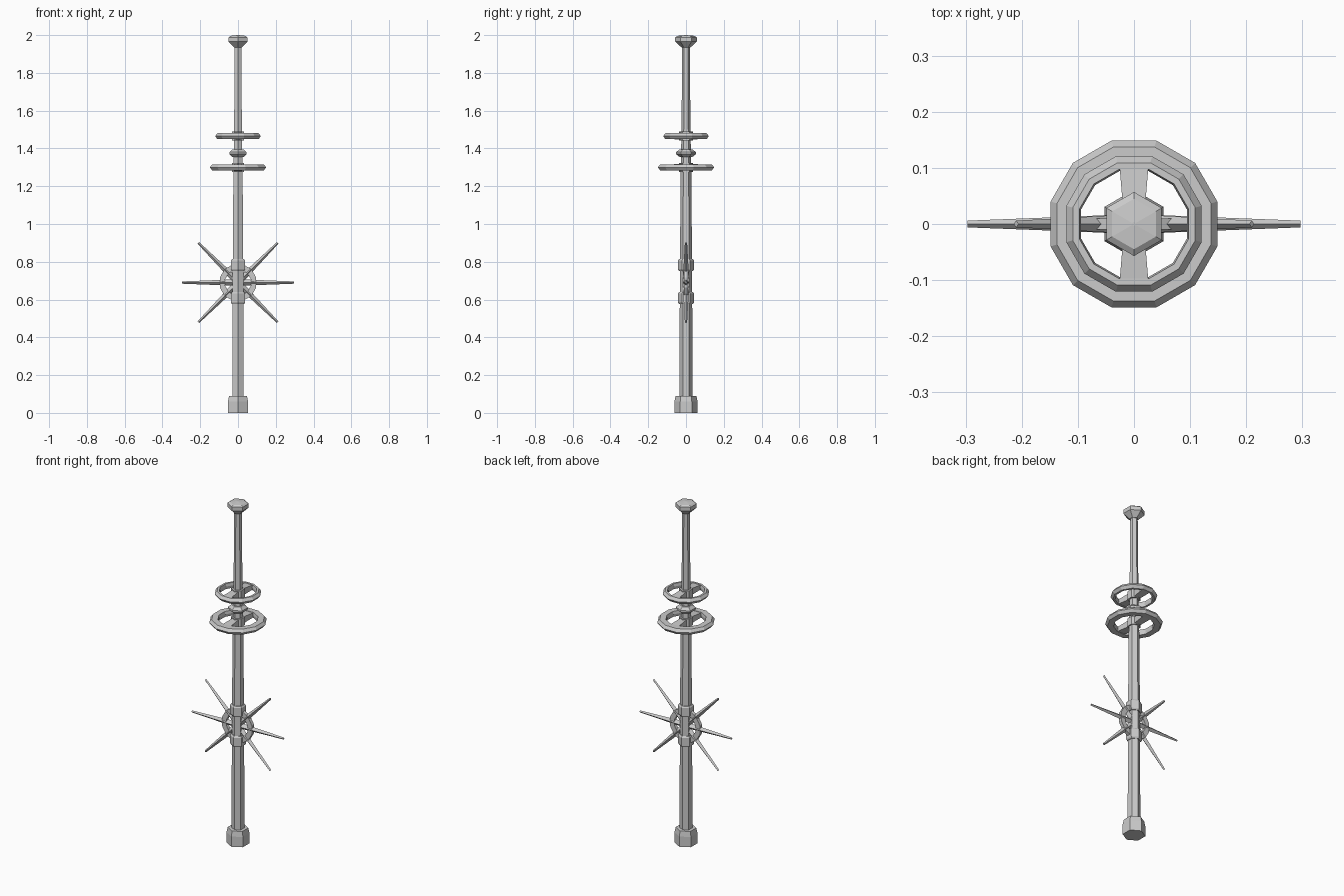
import bpy, bmesh
from math import pi, cos, sin
from mathutils import Matrix

if "Cube" in bpy.data.objects:
    bpy.data.objects.remove(bpy.data.objects["Cube"])


def finish(name, bm, matrix=None):
    if matrix is not None:
        bm.transform(matrix)
    bmesh.ops.recalc_face_normals(bm, faces=bm.faces)
    me = bpy.data.meshes.new(name)
    bm.to_mesh(me)
    bm.free()
    ob = bpy.data.objects.new(name, me)
    bpy.context.collection.objects.link(ob)
    return ob


def lathe(name, profile, sides=6, start=pi / 2, closed=False, matrix=None):
    """Spin (radius, z) points around z; closed profiles make rings, open ones get caps."""
    bm = bmesh.new()
    loops = []
    for r, z in profile:
        loops.append([bm.verts.new((r * cos(start + 2 * pi * i / sides),
                                    r * sin(start + 2 * pi * i / sides), z))
                      for i in range(sides)])
    pairs = list(zip(loops, loops[1:]))
    if closed:
        pairs.append((loops[-1], loops[0]))
    else:
        bm.faces.new(loops[0])
        bm.faces.new(loops[-1])
    for a, b in pairs:
        for i in range(sides):
            j = (i + 1) % sides
            bm.faces.new((a[i], a[j], b[j], b[i]))
    return finish(name, bm, matrix)


# Hexagonal foot, tapered shaft and flared top knob
lathe("foot", [(0.061, 0), (0.061, 0.06), (0.055, 0.09)])
lathe("shaft", [(0.034, 0.08), (0.033, 0.6), (0.032, 0.8), (0.028, 1.28),
                (0.024, 1.48), (0.02, 1.95)])
lathe("top_knob", [(0.024, 1.935), (0.057, 1.965), (0.057, 1.988), (0.045, 1.996),
                   (0.004, 2.0)])

# Collars above and below the star
for name, z0, z1 in (("lower_collar", 0.58, 0.635), ("upper_collar", 0.755, 0.81)):
    lathe(name, [(0.037, z0 - 0.004), (0.043, z0 + 0.004), (0.043, z1 - 0.004),
                 (0.037, z1 + 0.004)])

# Twelve-sided wheels, each with a hub and two flared spokes along y
for label, z, outer, inner in (("lower", 1.30, 0.154, 0.105), ("upper", 1.465, 0.125, 0.098)):
    lathe(label + "_wheel_rim",
          [(outer, z), (outer - 0.012, z + 0.016), (inner + 0.003, z + 0.016),
           (inner, z), (inner + 0.003, z - 0.016), (outer - 0.012, z - 0.016)],
          12, pi / 12, True)
    lathe(label + "_wheel_hub", [(0.036, z - 0.024), (0.036, z + 0.024)])
    for side, angle in (("front", pi), ("back", 0)):
        bm = bmesh.new()
        bmesh.ops.create_cube(bm, size=1)
        for v in bm.verts:
            far = v.co.y > 0
            half = 0.026 if far else 0.018
            v.co = (2 * v.co.x * half, inner + 0.008 if far else 0.01,
                    v.co.z * (0.026 if far else 0.04) + z)
        finish(f"{label}_wheel_spoke_{side}", bm, Matrix.Rotation(angle, 4, 'Z'))

# Small bevelled disc between the wheels
lathe("middle_disc", [(0.034, 1.355), (0.053, 1.37), (0.053, 1.38), (0.034, 1.395)])

# Star: flat ring and long diamond-section spikes in the xz plane
star = Matrix.Translation((0, 0, 0.69))
lathe("star_ring", [(0.1, -0.01), (0.1, 0.01), (0.07, 0.01), (0.07, -0.01)],
      12, pi / 12, True, star @ Matrix.Rotation(pi / 2, 4, 'X'))
for i, deg in enumerate((45, 90, 135, 225, 270, 315)):
    lathe(f"star_spike_{i + 1}", [(0.018, 0), (0.014, 0.09), (0.006, 0.297)], 4, pi / 2,
          matrix=star @ Matrix.Rotation(deg * pi / 180, 4, 'Y'))
